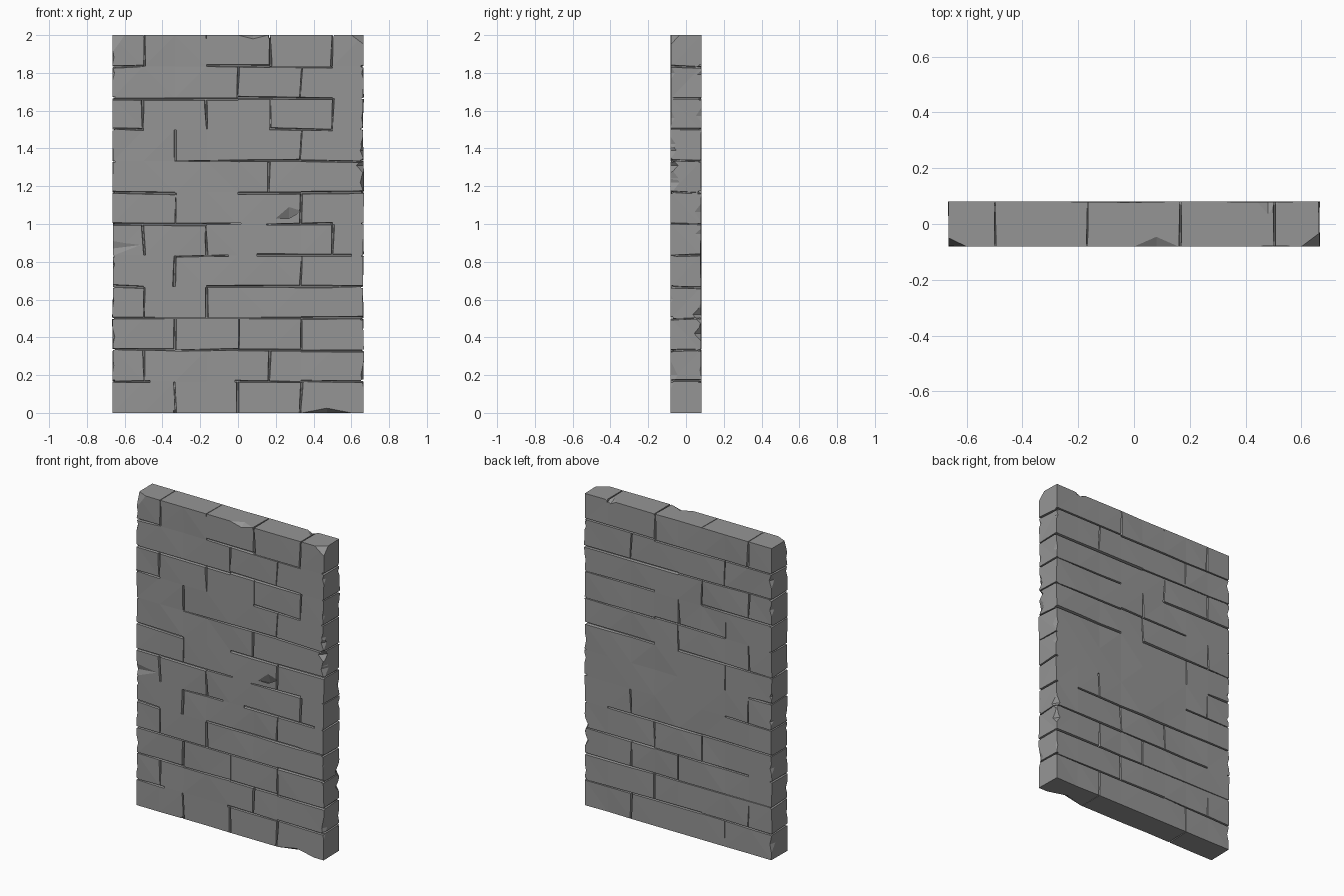
import bpy, bmesh, random
from mathutils import Vector

if "Cube" in bpy.data.objects:
    bpy.data.objects.remove(bpy.data.objects["Cube"])

random.seed(4)
S = 1 / 6                # course height and half brick length
W, D, H = 4 * S, 0.081, 2.0
cut = bmesh.new()


def hull(points):
    vs = [cut.verts.new(p) for p in points]
    bmesh.ops.convex_hull(cut, input=vs)
    loose = [v for v in vs if v.is_valid and not v.link_faces]
    bmesh.ops.delete(cut, geom=loose, context='VERTS')


def groove(p, q, normal, lo=.001, hi=.014):
    """Tapered wedge joint from p to q on the face with this normal."""
    p, q, n = Vector(p), Vector(q), Vector(normal)
    side = (q - p).normalized().cross(n)
    pts = []
    for e in (p, q):
        w, depth = random.uniform(lo, hi), random.uniform(.010, .018)
        e = e + side * random.uniform(-.006, .006)
        for s in (-1, 1):
            pts += [e + side * s * w * .8 + n * .01, e + side * s * w * .3 - n * depth]
    hull(pts)


def chip(c, along, d1, d2):
    """Broken-off edge or corner."""
    c, a, d1, d2 = Vector(c), Vector(along), Vector(d1), Vector(d2)
    hull([c - a, c + a, c + d1, c + d2, c - d1 - d2])


# wall body, split at the courses with slightly uneven faces
bm = bmesh.new()
bmesh.ops.create_cube(bm, size=1)
for v in bm.verts:
    v.co = (v.co.x * 2 * W, v.co.y * 2 * D, (v.co.z + .5) * H)
for axis, lo, hi in ((0, -3, 4), (2, 1, 12)):
    n = Vector((axis == 0, 0, axis == 2))
    for k in range(lo, hi):
        bmesh.ops.bisect_plane(bm, geom=bm.verts[:] + bm.edges[:] + bm.faces[:],
                               plane_co=n * k * S, plane_no=n)
for v in bm.verts:
    if random.random() < .4:
        v.co.y *= 1 - random.uniform(0, .05)
    if abs(v.co.x) > W - .01:
        v.co.x *= 1 - random.uniform(0, .010)
bmesh.ops.triangulate(bm, faces=bm.faces[:])
me = bpy.data.meshes.new("brick_wall")
bm.to_mesh(me)
wall = bpy.data.objects.new("brick_wall", me)
bpy.context.collection.objects.link(wall)

# dark grey stone
stone = bpy.data.materials.new("stone")
stone.diffuse_color = (.3, .3, .3, 1)
stone.use_nodes = True
stone.node_tree.nodes["Principled BSDF"].inputs["Base Color"].default_value = stone.diffuse_color
me.materials.append(stone)

# upright joints per course, in half bricks
front_up = [(-2, 0, 2), (-3, 1), (-2, 0, 2), (-3, -1), (-2, 2), (-3, -1, 3),
            (-2, 2), (1,), (-2, 2), (-3, -1, 1, 3), (0, 2), (-3, 1, 3)]
back_up = [(2, -2), (1, -3), (2, 0), (1, -1), (2,), (-3,),
           (-2,), (-3, 0), (0, -2), (-1, -3), (2, -2), (1, -3)]
for sy, table in ((-1, front_up), (1, back_up)):
    for r, xs in enumerate(table):
        for x in xs:
            groove((x * S, sy * D, r * S + .003), (x * S, sy * D, (r + 1) * S - .003), (0, sy, 0))

# bed joints per course line, as spans in half bricks
front_bed = [[(-4, -2.8), (-.1, 2), (2, 4)], [(-4, -2), (-2, 0), (0, 2), (2, 4)],
             [(-4, -2), (-2, 2), (2, 4)], [(-4, -3), (-1, 3), (3, 4)],
             [(-2, -.3), (.6, 3.6)], [(-4, -1), (-1, .1), (.9, 3)],
             [(-4, -2), (0, 2), (2, 4)], [(-2, 2), (2, 4)], [(-4, -3), (1, 3)],
             [(-4, 0), (0, 3)], [(-4, -3), (-1, 1), (1, 3)]]
back_bed = [[(-4, -1), (-1, 4)], [(-4, 0), (0, 4)], [(-3, 1), (1, 4)], [(-4, -1), (-1, 3)],
            [(-4, -2)], [(-4, -3)], [(-4, 0), (1, 4)], [(-2, 1), (1, 4)],
            [(-4, -1), (1, 4)], [(-4, 0), (0, 4)], [(-4, 1), (1, 4)]]
for sy, table in ((-1, front_bed), (1, back_bed)):
    for r, spans in enumerate(table):
        for a, b in spans:
            groove((a * S, sy * D, (r + 1) * S), (b * S, sy * D, (r + 1) * S), (0, sy, 0), .003)

# joints wrapping round both ends, the top and the bottom
for sx in (-1, 1):
    for r in range(1, 12):
        groove((sx * W, -D - .01, r * S), (sx * W, D + .01, r * S), (sx, 0, 0), .004, .012)
for x in (-3, -1, 1, 3):
    groove((x * S, -D, H), (x * S, D, H), (0, 0, 1), .001, .008)
for x in (-2, 2):
    groove((x * S, -D, 0), (x * S, D, 0), (0, 0, -1), .001, .008)

# small random chips on the four upright edges
for sx in (-1, 1):
    for sy in (-1, 1):
        for r in range(12):
            if random.random() < .55:
                chip((sx * W, sy * D, (r + random.uniform(.2, .8)) * S),
                     (0, 0, random.uniform(.03, .08)),
                     (-sx * random.uniform(.008, .02), 0, 0),
                     (0, -sy * random.uniform(.015, .05), 0))

# larger breaks: top corners and edge, bottom edge, front dent, right end
chip((-W, -D, H), (.067, 0, 0), (0, .032, 0), (0, 0, -.10))
chip((W, -D, H), (.067, 0, 0), (0, .05, 0), (0, 0, -.05))
chip((.48, D, H), (.04, 0, 0), (0, -.045, 0), (0, 0, -.02))
chip((.08, -D, H), (.08, 0, 0), (0, .035, 0), (0, 0, -.02))
chip((.47, -D, 0), (.13, 0, 0), (0, .04, 0), (0, 0, .025))
chip((.27, -D, 1.05), (.07, 0, .02), (0, .03, -.03), (0, 0, .04))
chip((W, -D, 1.31), (0, 0, .045), (-.04, 0, 0), (0, .04, 0))
chip((W, -D, 1.22), (0, 0, .06), (-.02, 0, 0), (0, .05, 0))
chip((W, -D, 1.39), (0, 0, .05), (-.02, 0, 0), (0, .035, 0))
chip((W, D, .52), (0, 0, .055), (-.03, 0, 0), (0, -.05, 0))
chip((W, D, .42), (0, 0, .05), (-.03, 0, 0), (0, -.045, 0))
chip((-W, -D, .87), (0, 0, .04), (.16, 0, .02), (0, .012, 0))

# carve all joints and breaks out of the wall
bmesh.ops.recalc_face_normals(cut, faces=cut.faces[:])
cme = bpy.data.meshes.new("joint_cutters")
cut.to_mesh(cme)
cme.materials.append(stone)
cutter = bpy.data.objects.new("joint_cutters", cme)
cutter.hide_render = True
bpy.context.collection.objects.link(cutter)
mod = wall.modifiers.new("joints", 'BOOLEAN')
mod.object = cutter
mod.operation = 'DIFFERENCE'
mod.solver = 'EXACT'
mod.use_self = True
bpy.context.view_layer.objects.active = wall
wall.select_set(True)
bpy.ops.object.modifier_apply(modifier=mod.name)
bpy.data.objects.remove(cutter)
